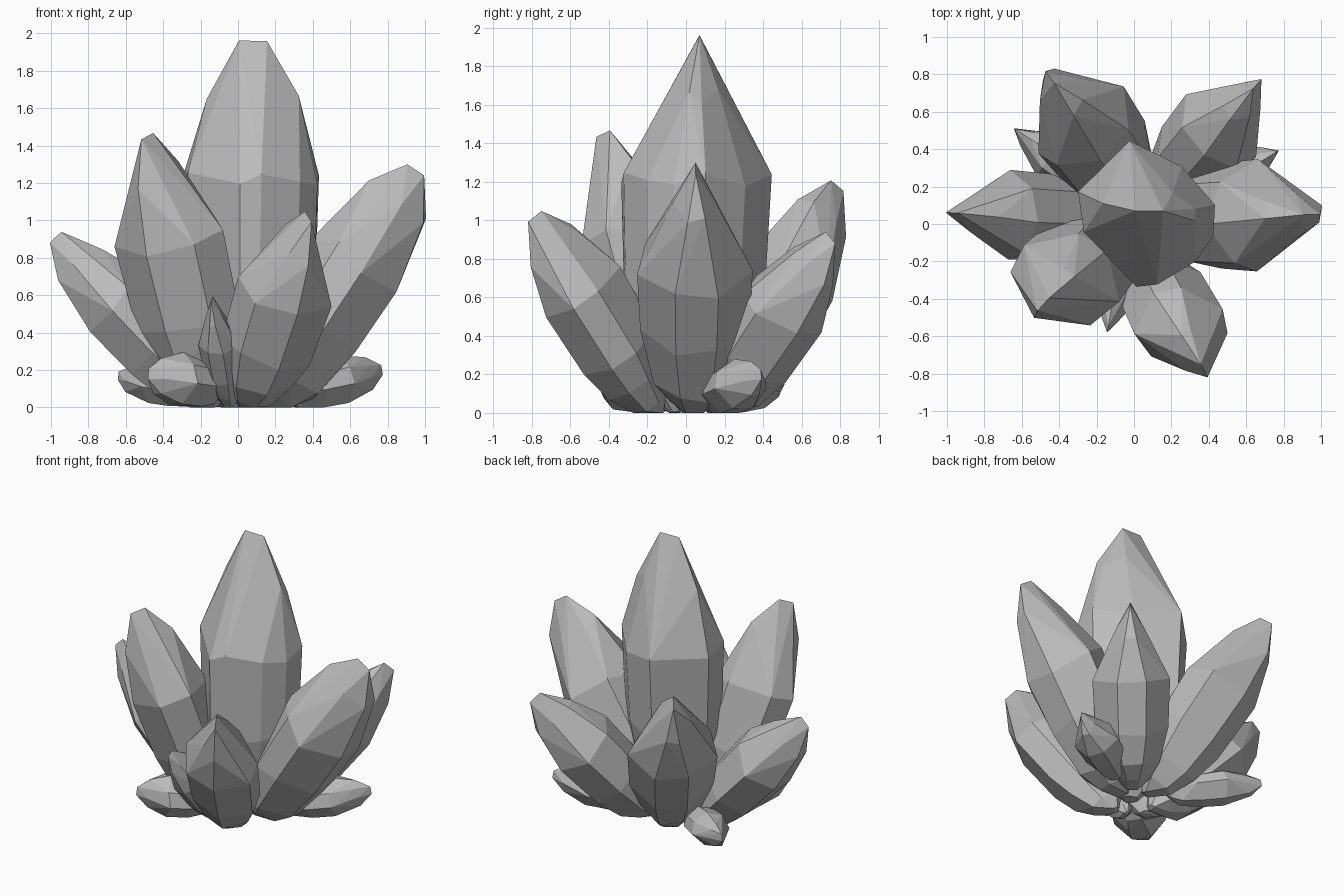
import bpy, bmesh, math, random
from mathutils import Vector

if "Cube" in bpy.data.objects:
    bpy.data.objects.remove(bpy.data.objects["Cube"])

random.seed(7)
grey = bpy.data.materials.new("stone_grey")
grey.diffuse_color = (0.50, 0.50, 0.50, 1)
grey.use_nodes = True
grey.node_tree.nodes["Principled BSDF"].inputs["Base Color"].default_value = grey.diffuse_color

# long profile: (distance along axis, outer radius, inner radius, side radius)
PROFILE = [(0, .18, .12, .13), (.06, .52, .40, .42), (.16, .80, .66, .70),
           (.34, .97, .90, .94), (.61, 1, 1, 1), (.85, .70, .66, .40), (1, .2, .2, 0)]
# cross-section of a leaning shard: flat outer face, pointed sides, narrow top
LEAN = [(1, -.35), (1, .4), (.2, 1), (-.75, .6), (-1, -.15), (-.5, -.85), (.2, -1)]
# leaning shard with a wide outer face twisted to one side
TWISTED = [(1, -.1), (.75, .85), (.1, 1), (-.9, .4), (-1, -.2), (-.4, -1), (.45, -.9)]
# cross-section of the upright shard
UPRIGHT = [(-.98, .3), (-.25, 1), (.5, .65), (.97, .12), (.95, -.3),
           (.7, -.65), (.15, -.97), (-.15, -1), (-.9, -.25)]


def crystal(name, base, tip, u_half, v_half, flip=1, section=LEAN):
    """Faceted convex shard ending in a short chisel ridge."""
    base, tip = Vector(base), Vector(tip)
    axis = (tip - base).normalized()
    flat = Vector((axis.x, axis.y, 0))
    if flat.length < 0.1:                       # upright shard: ridge along x
        v = Vector((0, 1, 0))
    else:
        v = Vector((0, 0, 1)).cross(flat).normalized()
    u = v.cross(axis).normalized()
    shift = [random.uniform(-.03, .03) for _ in section]
    bm = bmesh.new()
    for k, (t, fo, fi, fv) in enumerate(PROFILE):
        for i, (a, b) in enumerate(section):
            if t == 1:                          # chisel tip
                a = 1 if a > 0 else -1
            dt = shift[i] * (1 if k % 2 else -1) if .1 < t < .9 else 0
            p = base.lerp(tip, t + dt)
            p += u * (a * (fo if a > 0 else fi) * u_half) + v * (b * flip * fv * v_half)
            p.z = max(p.z, 0)
            bm.verts.new(p)
    bmesh.ops.remove_doubles(bm, verts=bm.verts[:], dist=0.002)
    res = bmesh.ops.convex_hull(bm, input=bm.verts[:])
    loose = [g for g in set(res["geom_interior"] + res["geom_unused"])
             if isinstance(g, bmesh.types.BMVert) and g.is_valid]
    bmesh.ops.delete(bm, geom=loose, context='VERTS')
    bmesh.ops.dissolve_limit(bm, angle_limit=math.radians(5),
                             verts=bm.verts[:], edges=bm.edges[:])
    bmesh.ops.recalc_face_normals(bm, faces=bm.faces[:])
    me = bpy.data.meshes.new(name)
    bm.to_mesh(me)
    bm.free()
    me.materials.append(grey)
    bpy.context.collection.objects.link(bpy.data.objects.new(name, me))


# tall centre shard
crystal("centre_crystal", (.05, .03, 0), (.08, .07, 1.96), .375, .39, 1, UPRIGHT)
# ring of large leaning shards
crystal("left_front_crystal", (-.14, -.05, 0), (-.485, -.43, 1.45), .25, .29, -1, TWISTED)
crystal("right_crystal", (.12, .04, 0), (.95, .05, 1.27), .27, .30, 1)
crystal("front_right_crystal", (.04, -.14, 0), (.375, -.785, 1.02), .24, .24, 1, TWISTED)
crystal("left_crystal", (-.12, .03, 0), (-.975, .06, .91), .21, .24, -1)
crystal("back_right_crystal", (.12, .13, 0), (.66, .75, .91), .22, .25, 1)
crystal("back_left_crystal", (.02, .14, 0), (-.45, .785, 1.18), .24, .29, -1)
# small shards near the ground
crystal("small_front_crystal", (-.04, -.12, 0), (-.14, -.56, .58), .12, .11, 1)
crystal("low_right_crystal", (.22, .12, .08), (.77, .39, .2), .13, .15, 1)
crystal("low_left_front_crystal", (-.08, -.12, .12), (-.48, -.45, .18), .14, .17, -1)
crystal("low_left_back_crystal", (-.15, .14, .08), (-.64, .51, .17), .11, .13, 1)
